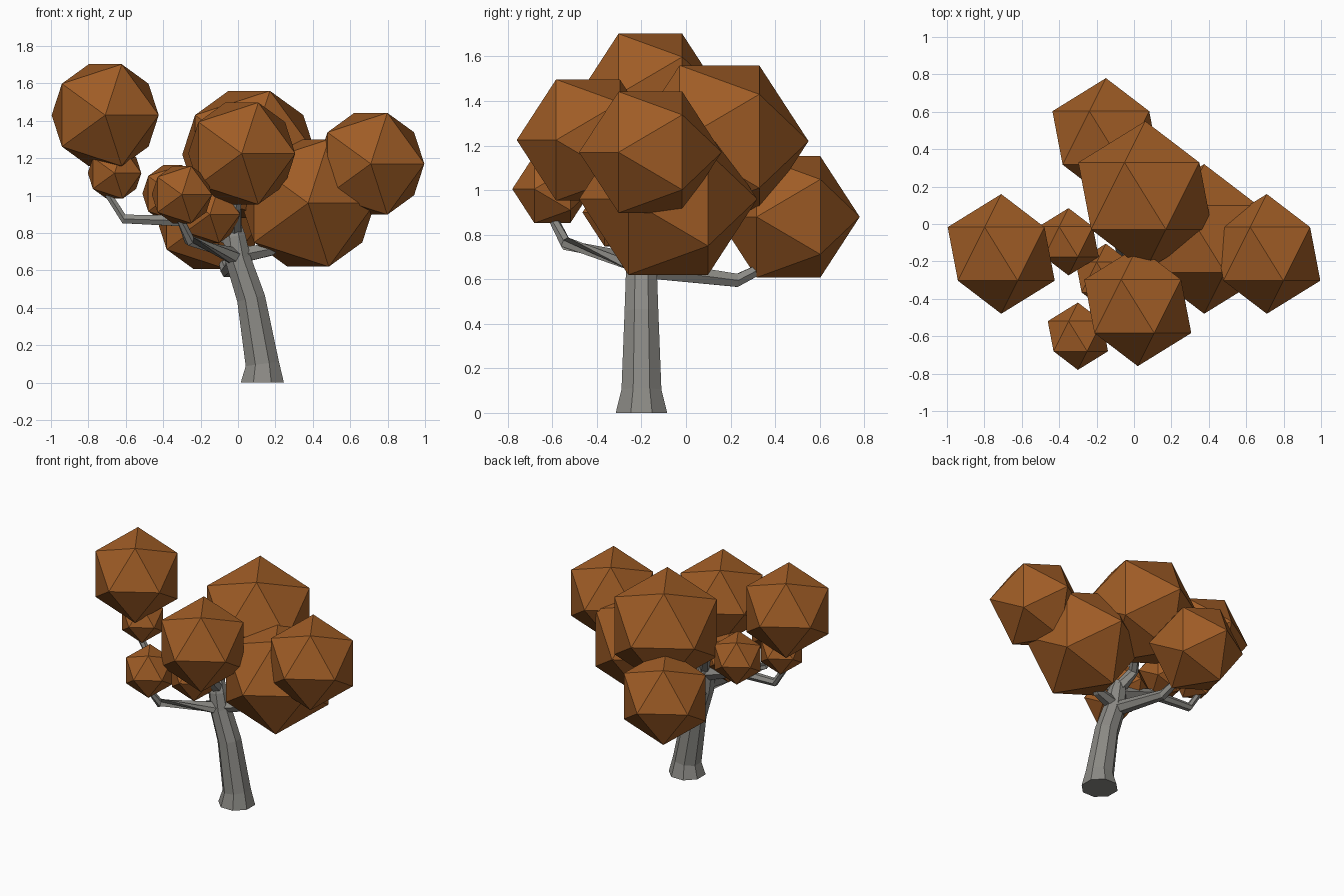
import bpy, bmesh, math
from mathutils import Vector

if "Cube" in bpy.data.objects:
    bpy.data.objects.remove(bpy.data.objects["Cube"])


def material(name, rgb):
    m = bpy.data.materials.new(name)
    m.diffuse_color = (*rgb, 1)
    m.use_nodes = True
    m.node_tree.nodes["Principled BSDF"].inputs["Base Color"].default_value = m.diffuse_color
    return m


LEAF = material("autumn brown", (0.352, 0.109, 0.019))
BARK = material("grey bark", (0.26, 0.255, 0.235))


def limb(name, path, sides):
    """Tapered faceted tube; path holds (x, y, z, radius)."""
    pts = [Vector(p[:3]) for p in path]
    bm = bmesh.new()
    rings = []
    for i, p in enumerate(path):
        t = pts[min(i + 1, len(pts) - 1)] - pts[max(i - 1, 0)]
        if i == 0:
            t = pts[1] - pts[0]
        t.normalize()
        ref = Vector((0, 1, 0)) if abs(t.y) < 0.75 else Vector((1, 0, 0))
        u = ref.cross(t).normalized()
        v = t.cross(u)
        ring = []
        for k in range(sides):
            a = 2 * math.pi * (k + 0.5) / sides
            ring.append(bm.verts.new(pts[i] + p[3] * (u * math.cos(a) + v * math.sin(a))))
        rings.append(ring)
    for a, b in zip(rings, rings[1:]):
        for k in range(sides):
            n = (k + 1) % sides
            bm.faces.new((a[k], a[n], b[n], b[k]))
    bm.faces.new(rings[0][::-1])
    bm.faces.new(rings[-1])
    bmesh.ops.recalc_face_normals(bm, faces=bm.faces)
    me = bpy.data.meshes.new(name)
    bm.to_mesh(me)
    bm.free()
    me.materials.append(BARK)
    bpy.context.collection.objects.link(bpy.data.objects.new(name, me))


# Leaning trunk with flared foot
limb("trunk", [(0.13, -0.2, 0, 0.125), (0.13, -0.2, 0.1, 0.097), (0.07, -0.2, 0.45, 0.082),
               (0.0, -0.2, 0.66, 0.074), (-0.02, -0.2, 0.78, 0.065), (-0.03, -0.19, 0.86, 0.045)], 8)

# Branches, each ending inside its leaf clump
branches = {
    "front_left_branch": [(0.0, -0.21, 0.67, 0.05), (-0.26, -0.54, 0.76, 0.03),
                          (-0.31, -0.6, 0.88, 0.022), (-0.3, -0.6, 0.95, 0.02)],
    "left_branch": [(-0.01, -0.2, 0.77, 0.055), (-0.3, -0.17, 0.865, 0.034),
                    (-0.61, -0.16, 0.875, 0.028), (-0.69, -0.16, 1.0, 0.022), (-0.68, -0.16, 1.12, 0.02)],
    "left_twig": [(-0.28, -0.17, 0.86, 0.028), (-0.35, -0.11, 0.95, 0.02)],
    "back_branch": [(0.0, -0.2, 0.65, 0.05), (-0.06, 0.23, 0.595, 0.034),
                    (-0.08, 0.36, 0.66, 0.025), (-0.1, 0.42, 0.74, 0.02)],
    "right_branch": [(0.0, -0.2, 0.68, 0.05), (0.17, -0.17, 0.71, 0.038), (0.32, -0.1, 0.85, 0.03)],
    "front_top_branch": [(-0.02, -0.2, 0.8, 0.045), (-0.01, -0.34, 0.94, 0.03), (0.02, -0.42, 1.1, 0.02)],
    "back_top_branch": [(-0.02, -0.2, 0.8, 0.05), (-0.08, -0.1, 0.93, 0.035), (0.02, 0.05, 1.05, 0.025)],
}
for name, path in branches.items():
    limb(name, path, 6)

# Icosahedral leaf clumps: centre and radius
clumps = {
    "left_top_leaves": (-0.71, -0.16, 1.43, 0.32),
    "right_top_leaves": (0.71, -0.16, 1.17, 0.32),
    "front_leaves": (0.02, -0.44, 1.225, 0.32),
    "back_top_leaves": (0.06, 0.15, 1.22, 0.4),
    "right_big_leaves": (0.375, -0.08, 0.96, 0.4),
    "back_low_leaves": (-0.15, 0.46, 0.88, 0.32),
    "left_small_leaves": (-0.66, -0.16, 1.12, 0.16),
    "left_inner_leaves": (-0.35, -0.095, 1.01, 0.18),
    "front_small_leaves": (-0.3, -0.6, 1.005, 0.18),
    "centre_small_leaves": (-0.15, -0.285, 0.9, 0.18),
}
for name, (x, y, z, r) in clumps.items():
    bpy.ops.mesh.primitive_ico_sphere_add(subdivisions=1, radius=r, location=(x, y, z),
                                          rotation=(math.pi / 2, 0, 0))
    ob = bpy.context.object
    ob.name = name
    ob.data.materials.append(LEAF)
